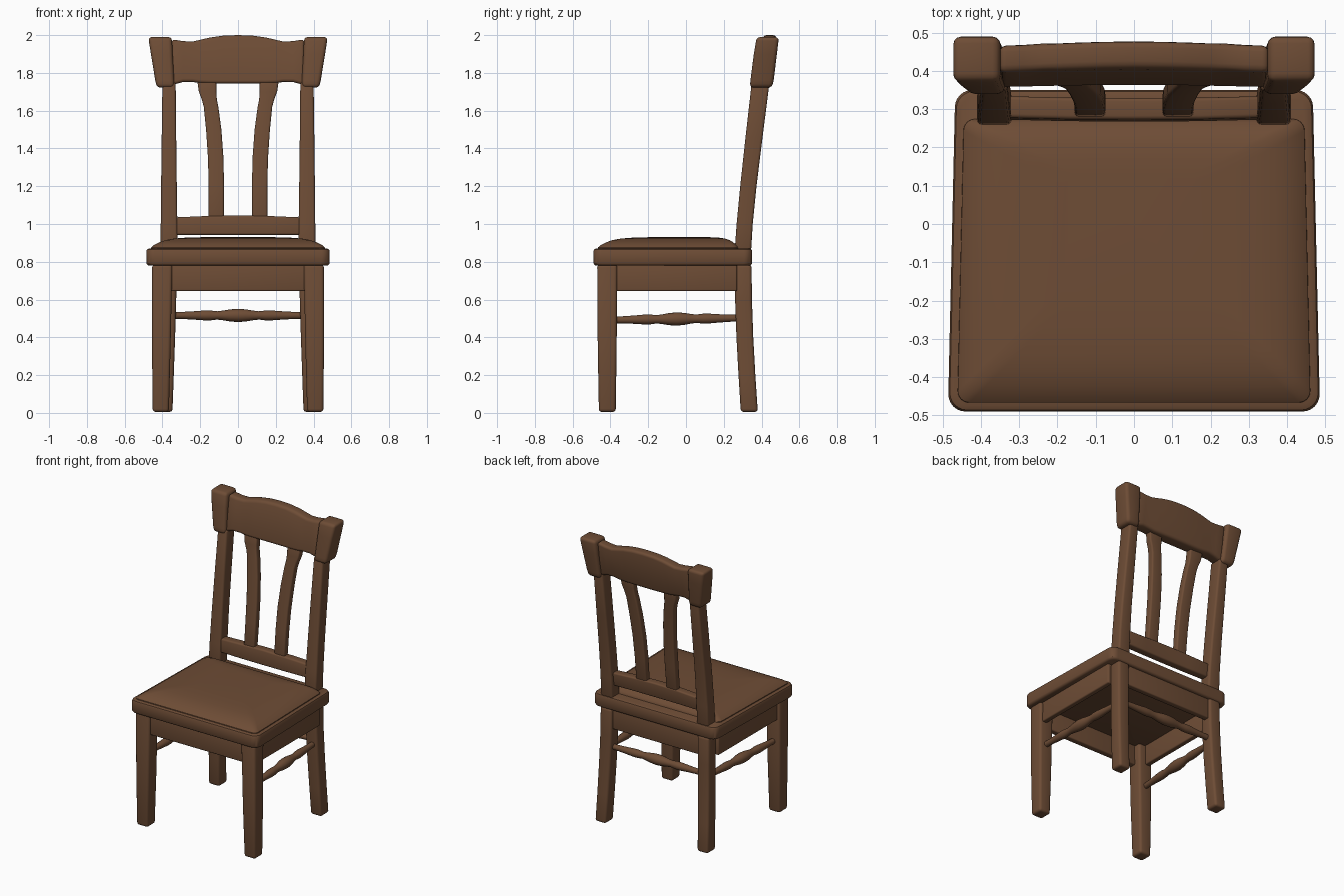
import bpy, bmesh, math
from mathutils import Vector

if "Cube" in bpy.data.objects:
    bpy.data.objects.remove(bpy.data.objects["Cube"])

wood = bpy.data.materials.new("brown wood")
wood.diffuse_color = (0.155, 0.073, 0.036, 1)
wood.use_nodes = True
wood.node_tree.nodes["Principled BSDF"].inputs["Base Color"].default_value = wood.diffuse_color


def loft(name, rings, bevel=0.0, segments=3):
    """Skin a row of equal-sized point rings, cap the ends, round the sharp edges."""
    bm = bmesh.new()
    rows = [[bm.verts.new(p) for p in r] for r in rings]
    n = len(rows[0])
    for a, b in zip(rows, rows[1:]):
        for i in range(n):
            j = (i + 1) % n
            bm.faces.new((a[i], a[j], b[j], b[i]))
    bm.faces.new(rows[0][::-1])
    bm.faces.new(rows[-1])
    bmesh.ops.recalc_face_normals(bm, faces=bm.faces)
    if bevel:
        sharp = [e for e in bm.edges if e.calc_face_angle(0) > math.radians(50)]
        bmesh.ops.bevel(bm, geom=sharp, offset=bevel, segments=segments,
                        profile=0.5, affect='EDGES', clamp_overlap=True)
    mesh = bpy.data.meshes.new(name)
    bm.to_mesh(mesh)
    bm.free()
    mesh.materials.append(wood)
    obj = bpy.data.objects.new(name, mesh)
    bpy.context.collection.objects.link(obj)
    bpy.ops.object.select_all(action='DESELECT')
    obj.select_set(True)
    bpy.context.view_layer.objects.active = obj
    bpy.ops.object.shade_smooth_by_angle(angle=math.radians(35))
    return obj


def level(side, z, x0, x1, y0, y1):
    """Horizontal rectangle at height z, mirrored by side."""
    return [(side * x, y, z) for x, y in ((x0, y0), (x1, y0), (x1, y1), (x0, y1))]


def upright(name, side, stations, bevel):
    return loft(name, [level(side, *s) for s in stations], bevel)


def box(name, x0, x1, y0, y1, z0, z1, bevel=0.008):
    return loft(name, [level(1, z, x0, x1, y0, y1) for z in (z0, z1)], bevel)


def seat_ring(z, front, back, y0, y1, r, steps=6):
    """Rounded trapezoid: half widths at front and back, corner radius r."""
    pts = []
    corners = ((back - r, y1 - r, 0), (-back + r, y1 - r, 90),
               (-front + r, y0 + r, 180), (front - r, y0 + r, 270))
    for cx, cy, a0 in corners:
        for k in range(steps + 1):
            a = math.radians(a0 + 90 * k / steps)
            pts.append((cx + r * math.cos(a), cy + r * math.sin(a), z))
    return pts


def spindle(name, start, end):
    """Turned stretcher between two points."""
    start, end = Vector(start), Vector(end)
    axis = (end - start).normalized()
    u = axis.cross(Vector((0, 0, 1))).normalized()
    v = u.cross(axis)
    half = [(0, .018), (.08, .019), (.16, .022), (.24, .026), (.29, .026),
            (.34, .022), (.39, .026), (.44, .032), (.5, .035)]
    profile = half + [(1 - t, r) for t, r in half[-2::-1]]
    rings = []
    for t, r in profile:
        c = start.lerp(end, t)
        rings.append([c + r * (u * math.cos(k * math.tau / 16) + v * math.sin(k * math.tau / 16))
                      for k in range(16)])
    return loft(name, rings)


# Seat board and domed seat top
loft("seat_board", [seat_ring(z, .485 - d, .468 - d, -.49 + d, .35 - d, .045)
                    for z, d in ((.78, .012), (.785, .004), (.793, 0), (.857, 0),
                                 (.866, .004), (.871, .014))])
loft("seat_top", [seat_ring(z, .462 - d, .447 - d, -.468 + d * 1.0, .275 - d * .55, .03)
                  for z, d in ((.86, 0), (.876, .002), (.888, .016), (.903, .045),
                               (.915, .08), (.923, .125), (.928, .19), (.93, .27))])

for s, tag in ((-1, "left"), (1, "right")):
    # Front legs taper towards the floor
    upright("front_leg_" + tag, s, [(.005, .366, .452, -.461, -.372), (.35, .357, .455, -.467, -.367),
                                    (.785, .348, .455, -.47, -.364)], .016)
    # Back legs curve backwards
    upright("back_leg_" + tag, s, [(.005, .347, .43, .29, .38), (.2, .34, .425, .278, .367),
                                   (.4, .333, .42, .267, .356), (.6, .327, .415, .26, .349),
                                   (.785, .325, .413, .258, .347)], .016)
    # Leaning back posts
    upright("back_post_" + tag, s, [(.86, .32, .41, .258, .345), (1.0, .321, .409, .268, .353),
                                    (1.2, .324, .407, .287, .373), (1.45, .327, .404, .314, .404),
                                    (1.75, .33, .40, .348, .442)], .013)
    # Flared blocks at the post tops
    upright("post_block_" + tag, s, [(1.722, .337, .43, .338, .455), (1.76, .338, .438, .341, .464),
                                     (1.9, .346, .461, .359, .481), (1.99, .35, .475, .374, .492)], .02)
    # Curved back slats flaring at the top
    upright("back_slat_" + tag, s, [(1.03, .075, .155, .28, .325), (1.2, .074, .155, .296, .343),
                                    (1.35, .077, .159, .314, .361), (1.5, .088, .169, .334, .381),
                                    (1.62, .104, .181, .35, .397), (1.66, .112, .192, .356, .403),
                                    (1.70, .115, .207, .361, .408), (1.76, .115, .216, .368, .415)], .01)
    # Side aprons and side stretchers
    box("side_apron_" + tag, *sorted((s * .40, s * .437)), -.38, .27, .645, .785)
    spindle("side_stretcher_" + tag, (s * .405, -.38, .492), (s * .38, .28, .502))

# Front and back aprons
box("front_apron", -.36, .36, -.452, -.41, .645, .785)
box("back_apron", -.335, .335, .29, .33, .645, .785)
spindle("back_stretcher", (-.345, .31, .516), (.345, .31, .516))

# Lower back rail
loft("lower_back_rail", [[(x, .272 - bow, .943), (x, .325 - bow, .943),
                          (x, .335 - bow, z), (x, .278 - bow, z)]
                         for x, bow, z in ((-.335, 0, 1.035), (-.17, .004, 1.042), (0, .005, 1.046),
                                           (.17, .004, 1.042), (.335, 0, 1.035))], .01)

# Arched top rail with shoulders
half_rail = [(.352, 1.978, 1.735, 0), (.29, 1.968, 1.752, .002), (.24, 1.966, 1.752, .004),
             (.20, 1.975, 1.746, .006), (.15, 1.987, 1.744, .008), (.08, 1.997, 1.744, .01)]
stations = ([(-x, t, b, o) for x, t, b, o in half_rail] + [(0, 2.0, 1.744, .011)]
            + half_rail[::-1])
loft("top_rail", [[(x, .355 + o * .5, b), (x, .437 + o, b), (x, .468 + o, t), (x, .397 + o, t)]
                  for x, t, b, o in stations], .018)
